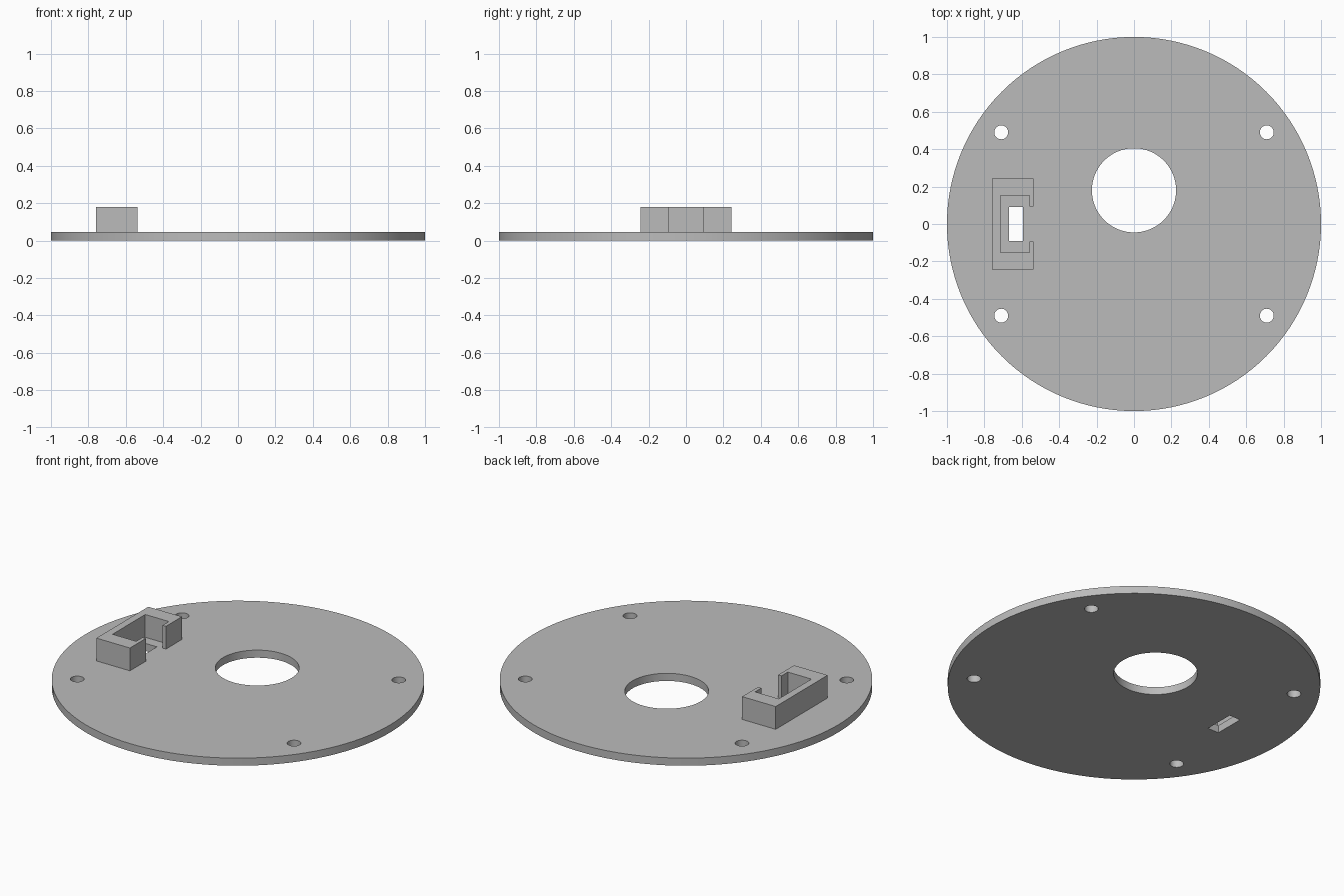
import bpy
import bmesh

PLATE_TOP = 0.045
BRACKET_TOP = 0.18

cube = bpy.data.objects.get("Cube")
if cube:
    bpy.data.objects.remove(cube, do_unlink=True)

# Single grey material
grey = bpy.data.materials.new("light grey")
grey.use_nodes = True
colour = (0.5, 0.5, 0.5, 1)
grey.diffuse_color = colour
grey.node_tree.nodes["Principled BSDF"].inputs["Base Color"].default_value = colour


def disc(name, x, y, radius, bottom, top, sides):
    bpy.ops.mesh.primitive_cylinder_add(
        vertices=sides, radius=radius, depth=top - bottom,
        location=(x, y, (top + bottom) / 2))
    obj = bpy.context.object
    obj.name = name
    return obj


def prism(name, outline, bottom, top):
    bm = bmesh.new()
    face = bm.faces.new([bm.verts.new((x, y, bottom)) for x, y in outline])
    extruded = bmesh.ops.extrude_face_region(bm, geom=[face])["geom"]
    verts = [v for v in extruded if isinstance(v, bmesh.types.BMVert)]
    bmesh.ops.translate(bm, verts=verts, vec=(0, 0, top - bottom))
    bmesh.ops.recalc_face_normals(bm, faces=bm.faces)
    mesh = bpy.data.meshes.new(name)
    bm.to_mesh(mesh)
    bm.free()
    obj = bpy.data.objects.new(name, mesh)
    bpy.context.collection.objects.link(obj)
    return obj


# Round base plate
plate = disc("base_plate", 0, 0, 1, 0, PLATE_TOP, 128)
plate.data.materials.append(grey)

# Cutters: central opening, four screw holes, cable slot
cutters = [disc("centre_hole_cutter", 0, 0.18, 0.225, -0.1, 0.2, 96)]
for x in (-0.71, 0.71):
    for y in (-0.49, 0.49):
        cutters.append(disc("screw_hole_cutter", x, y, 0.037, -0.1, 0.2, 40))
slot = [(-0.667, -0.09), (-0.594, -0.09), (-0.594, 0.09), (-0.667, 0.09)]
cutters.append(prism("cable_slot_cutter", slot, -0.1, 0.2))

for cutter in cutters:
    cut = plate.modifiers.new(cutter.name, 'BOOLEAN')
    cut.operation = 'DIFFERENCE'
    cut.solver = 'EXACT'
    cut.object = cutter
bpy.context.view_layer.objects.active = plate
for cut in list(plate.modifiers):
    bpy.ops.object.modifier_apply(modifier=cut.name)
for cutter in cutters:
    bpy.data.objects.remove(cutter, do_unlink=True)

# C-shaped connector bracket: half profile mirrored across y
half = [(-0.758, 0.243), (-0.538, 0.243), (-0.538, 0.094),
        (-0.56, 0.094), (-0.56, 0.153), (-0.715, 0.153)]
outline = half + [(x, -y) for x, y in reversed(half)]
bracket = prism("connector_bracket", outline, PLATE_TOP, BRACKET_TOP)
bracket.data.materials.append(grey)

# Smooth round walls, sharp rims
bpy.ops.object.select_all(action='DESELECT')
plate.select_set(True)
bpy.context.view_layer.objects.active = plate
bpy.ops.object.shade_smooth_by_angle(angle=0.5)
